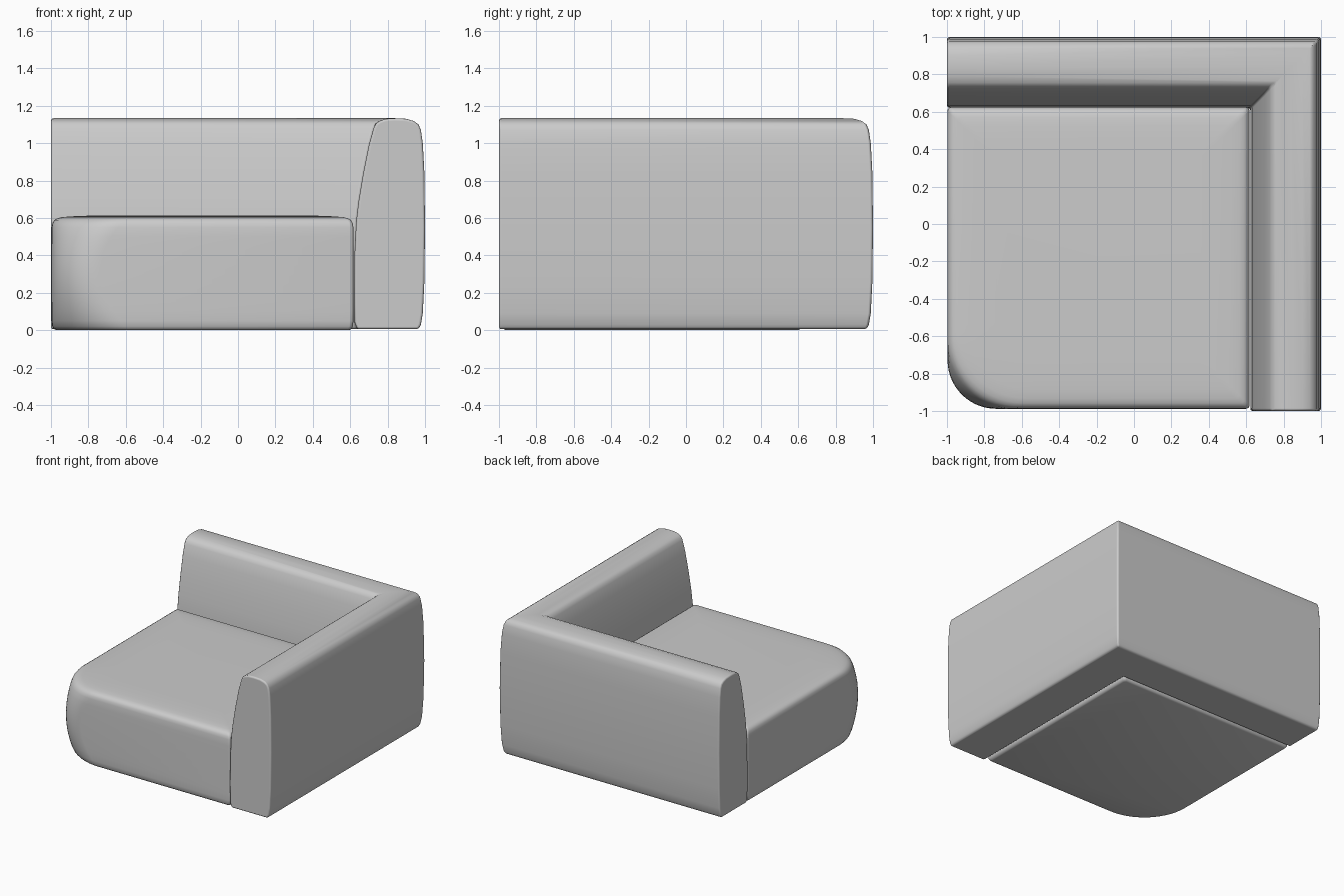
import bpy
import bmesh
from math import sin, cos, pi, radians

cube = bpy.data.objects.get("Cube")
if cube:
    bpy.data.objects.remove(cube, do_unlink=True)

fabric = bpy.data.materials.new("grey fabric")
fabric.use_nodes = True
GREY = (0.6, 0.6, 0.6, 1)
fabric.diffuse_color = GREY
fabric.node_tree.nodes["Principled BSDF"].inputs["Base Color"].default_value = GREY


def loft(name, rings, close_rings=True):
    """Skin a list of equal-length closed rings and cap both ends."""
    bm = bmesh.new()
    loops = [[bm.verts.new(p) for p in ring] for ring in rings]
    n = len(loops[0])
    for a, b in zip(loops, loops[1:]):
        for i in range(n):
            j = (i + 1) % n
            bm.faces.new((a[i], a[j], b[j], b[i]))
    bm.faces.new(loops[0][::-1])
    bm.faces.new(loops[-1])
    bmesh.ops.recalc_face_normals(bm, faces=bm.faces)
    mesh = bpy.data.meshes.new(name)
    bm.to_mesh(mesh)
    bm.free()
    mesh.materials.append(fabric)
    obj = bpy.data.objects.new(name, mesh)
    bpy.context.collection.objects.link(obj)
    return obj


def smooth(obj, angle):
    bpy.ops.object.select_all(action="DESELECT")
    obj.select_set(True)
    bpy.context.view_layer.objects.active = obj
    bpy.ops.object.shade_smooth_by_angle(angle=radians(angle))


# Back and arm: one upholstered profile swept round a mitred corner
# (distance in from the outer plane, height)
profile = [
    (0.035, 0.005), (0.022, 0.03), (0.012, 0.09), (0.004, 0.25), (0, 0.55),
    (0.004, 0.85), (0.012, 1.0), (0.022, 1.07), (0.035, 1.1), (0.06, 1.118),
    (0.1, 1.13), (0.16, 1.133), (0.21, 1.13), (0.245, 1.118), (0.262, 1.105),
    (0.275, 1.08), (0.3, 0.99), (0.33, 0.84), (0.355, 0.69), (0.368, 0.58),
    (0.376, 0.42), (0.378, 0.2), (0.376, 0.04), (0.362, 0.005),
]
back = loft("back_and_arm", [
    [(1 - u, -1, z) for u, z in profile],
    [(1 - u, 1 - u, z) for u, z in profile],
    [(-1, 1 - u, z) for u, z in profile],
])
smooth(back, 40)
bevel = back.modifiers.new("soft edges", "BEVEL")
bevel.width = 0.014
bevel.segments = 3
bevel.limit_method = "ANGLE"
bevel.angle_limit = radians(50)
bevel.harden_normals = True

# Seat: stacked rounded outlines, with one large front corner that bulges
X0, X1, Y0, Y1, SEAT_H = -0.997, 0.618, -0.988, 0.625, 0.613


def seat_ring(z, inset):
    bulge = (2 * z / SEAT_H - 1) ** 2
    big = 0.26 + 0.15 * bulge - inset * 0.6
    corners = [(X0, Y0, 1, 1, big, pi), (X1, Y0, -1, 1, 0.02, 1.5 * pi),
               (X1, Y1, -1, -1, 0.02, 0), (X0, Y1, 1, -1, 0.02, 0.5 * pi)]
    ring = []
    for x, y, sx, sy, r, start in corners:
        cx, cy = x + sx * (inset + r), y + sy * (inset + r)
        steps = 14 if r > 0.1 else 4
        for i in range(steps + 1):
            a = start + i * pi / 2 / steps
            ring.append((cx + r * cos(a), cy + r * sin(a), z))
    return ring


levels = [(0, 0.025), (0.006, 0.012), (0.02, 0.004), (0.05, 0.001)]
levels += [(0.05 + 0.05 * i, 0) for i in range(1, 10)]
levels += [(0.55, 0.001), (0.572, 0.005), (0.588, 0.014), (0.598, 0.03),
           (0.604, 0.055), (0.608, 0.1), (0.611, 0.16), (SEAT_H, 0.25)]
seat = loft("seat", [seat_ring(z, d) for z, d in levels])
smooth(seat, 40)
